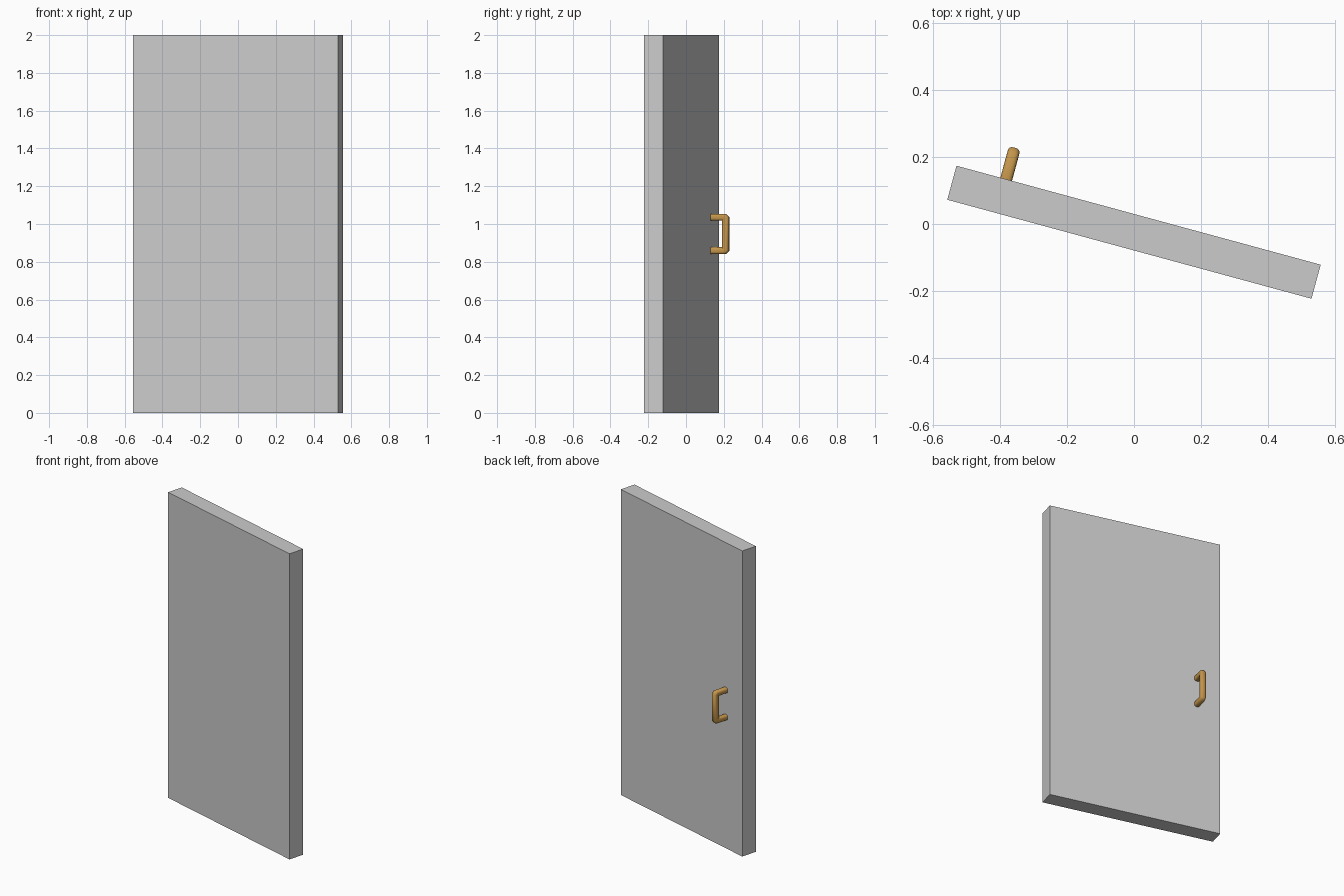
import bpy, bmesh, math
from mathutils import Matrix, Vector

if "Cube" in bpy.data.objects:
    bpy.data.objects.remove(bpy.data.objects["Cube"])

# Door stands slightly ajar: everything shares this placement
PLACE = Matrix.Translation((0, -0.0245, 0)) @ Matrix.Rotation(math.radians(-15.2), 4, 'Z')


def add_object(name, bm):
    bmesh.ops.recalc_face_normals(bm, faces=bm.faces)
    mesh = bpy.data.meshes.new(name)
    bm.to_mesh(mesh)
    bm.free()
    ob = bpy.data.objects.new(name, mesh)
    bpy.context.collection.objects.link(ob)
    ob.matrix_world = PLACE
    return ob


# Door panel
bm = bmesh.new()
bmesh.ops.create_cube(bm, size=1, matrix=Matrix.Translation((0, 0, 1)) @ Matrix.Diagonal((1.125, 0.105, 2, 1)))
add_object("door_panel", bm)

# Pull handle: rounded-square section swept along a C path with mitred corners
X, R, SIDES = -0.409, 0.018, 24
OUT, LOW, HIGH, CUT = 0.132, 0.859, 1.036, 0.006
path = [(0.045, LOW), (OUT - CUT, LOW), (OUT, LOW + CUT),
        (OUT, HIGH - CUT), (OUT - CUT, HIGH), (0.045, HIGH)]
path = [Vector(p) for p in path]


def section(i):
    a = 2 * math.pi * i / SIDES
    c, s = math.cos(a), math.sin(a)
    k = (abs(c) ** 3 + abs(s) ** 3) ** (-1 / 3)
    return R * k * c, R * k * s


bm = bmesh.new()
rings = []
for j, p in enumerate(path):
    d_in = (p - path[j - 1]).normalized() if j else (path[1] - p).normalized()
    d_out = (path[j + 1] - p).normalized() if j < len(path) - 1 else d_in
    t = (d_in + d_out).normalized()
    normal = Vector((-t.y, t.x)) / t.dot(d_in)
    ring = []
    for i in range(SIDES):
        a, b = section(i)
        q = p + normal * b
        ring.append(bm.verts.new((X + a, q.x, q.y)))
    rings.append(ring)
for r0, r1 in zip(rings, rings[1:]):
    for i in range(SIDES):
        k = (i + 1) % SIDES
        bm.faces.new((r0[i], r0[k], r1[k], r1[i]))
bm.faces.new(rings[0])
bm.faces.new(rings[-1])
handle = add_object("pull_handle", bm)

brass = bpy.data.materials.new("brass")
brass.diffuse_color = (0.55, 0.3, 0.07, 1)
brass.use_nodes = True
brass.node_tree.nodes["Principled BSDF"].inputs["Base Color"].default_value = brass.diffuse_color
handle.data.materials.append(brass)

bpy.ops.object.select_all(action='DESELECT')
handle.select_set(True)
bpy.context.view_layer.objects.active = handle
bpy.ops.object.shade_smooth_by_angle(angle=math.radians(50))
